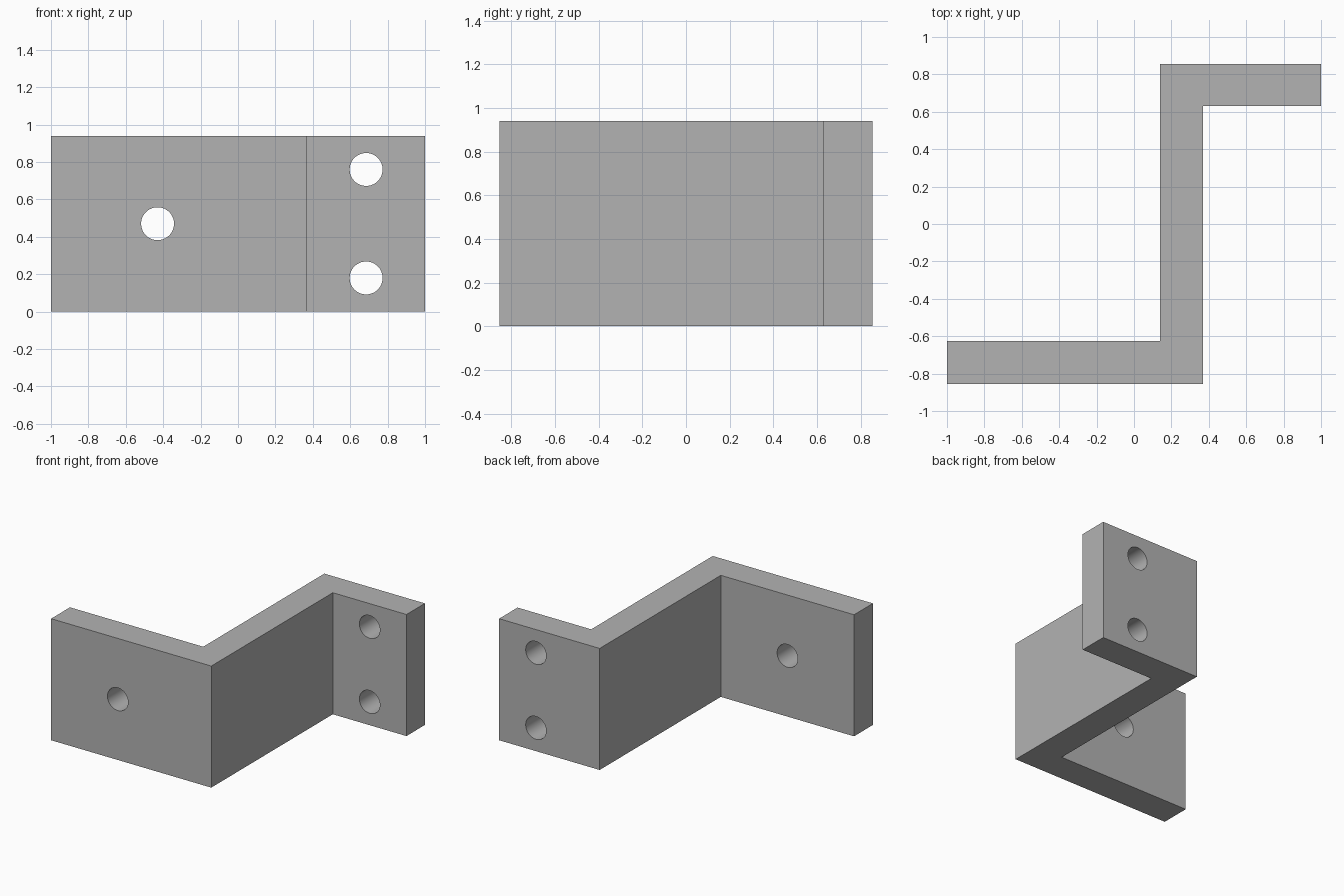
import bpy
import bmesh
from math import radians

cube = bpy.data.objects.get("Cube")
if cube:
    bpy.data.objects.remove(cube, do_unlink=True)

HEIGHT = 0.94
HOLE_RADIUS = 0.088

# Plain grey finish
grey = bpy.data.materials.new("plain grey")
grey.use_nodes = True
colour = (0.45, 0.45, 0.45, 1)
grey.diffuse_color = colour
grey.node_tree.nodes["Principled BSDF"].inputs["Base Color"].default_value = colour

# Z-shaped bracket: plan profile extruded upward
profile = [(-1, -0.855), (0.37, -0.855), (0.37, 0.63), (1, 0.63),
           (1, 0.855), (0.14, 0.855), (0.14, -0.625), (-1, -0.625)]
bm = bmesh.new()
base = bm.faces.new([bm.verts.new((x, y, 0)) for x, y in profile])
result = bmesh.ops.extrude_face_region(bm, geom=[base])
top = [v for v in result["geom"] if isinstance(v, bmesh.types.BMVert)]
bmesh.ops.translate(bm, verts=top, vec=(0, 0, HEIGHT))
bmesh.ops.recalc_face_normals(bm, faces=bm.faces)
mesh = bpy.data.meshes.new("bracket")
bm.to_mesh(mesh)
bm.free()
mesh.materials.append(grey)
bracket = bpy.data.objects.new("bracket", mesh)
bpy.context.collection.objects.link(bracket)


def drill(x, y, z):
    """Cut a round hole through a flange along y."""
    bpy.ops.mesh.primitive_cylinder_add(
        vertices=64, radius=HOLE_RADIUS, depth=0.5,
        location=(x, y, z), rotation=(radians(90), 0, 0))
    cutter = bpy.context.object
    cutter.name = "hole_cutter"
    cutter.hide_render = True
    cutter.data.materials.append(grey)
    cut = bracket.modifiers.new("hole", "BOOLEAN")
    cut.operation = "DIFFERENCE"
    cut.solver = "EXACT"
    cut.object = cutter
    bpy.ops.object.select_all(action="DESELECT")
    bracket.select_set(True)
    bpy.context.view_layer.objects.active = bracket
    bpy.ops.object.modifier_apply(modifier=cut.name)
    bpy.data.objects.remove(cutter, do_unlink=True)


# One hole in the front flange, two in the back flange
drill(-0.43, -0.74, HEIGHT / 2)
for offset in (-0.29, 0.29):
    drill(0.685, 0.74, HEIGHT / 2 + offset)

# Smooth hole walls, crisp plate edges
bpy.ops.object.shade_smooth_by_angle(angle=radians(30))
